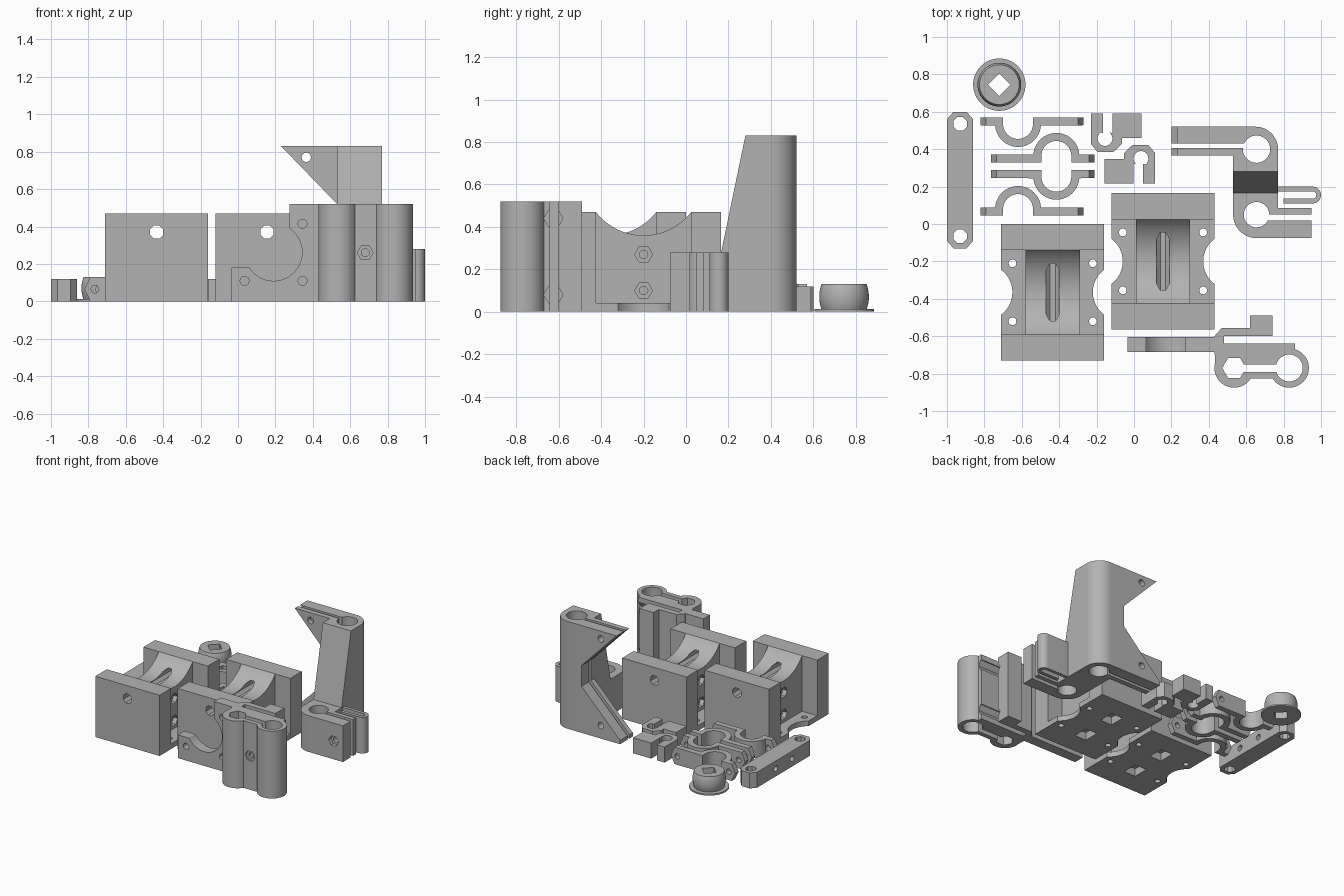
import bpy, bmesh, math
from mathutils import Vector

if "Cube" in bpy.data.objects:
    bpy.data.objects.remove(bpy.data.objects["Cube"])

grey = bpy.data.materials.new("plain grey plastic")
grey.diffuse_color = (0.45, 0.45, 0.45, 1)
grey.use_nodes = True
grey.node_tree.nodes["Principled BSDF"].inputs["Base Color"].default_value = grey.diffuse_color
PLACE = {'z': lambda u, v, w: (u, v, w),
         'y': lambda u, v, w: (u, w, v),
         'x': lambda u, v, w: (w, u, v)}


def rect(x0, y0, x1, y1):
    return [(x0, y0), (x1, y0), (x1, y1), (x0, y1)]


def arc(cx, cy, r, a0, a1, n=20):
    return [(cx + r * math.cos(math.radians(a0 + (a1 - a0) * i / n)),
             cy + r * math.sin(math.radians(a0 + (a1 - a0) * i / n))) for i in range(n + 1)]


def ngon(cx, cy, r, n=40, rot=0):
    return arc(cx, cy, r, rot, rot + 360, n)[:-1]


def solid(name, pts, lo, hi, axis='z'):
    """Extrude a 2D outline between lo and hi along an axis."""
    bm = bmesh.new()
    face = bm.faces.new([bm.verts.new(PLACE[axis](u, v, lo)) for u, v in pts])
    ext = bmesh.ops.extrude_face_region(bm, geom=[face])
    shift = Vector(PLACE[axis](0, 0, hi - lo))
    bmesh.ops.translate(bm, vec=shift, verts=[g for g in ext['geom'] if isinstance(g, bmesh.types.BMVert)])
    bmesh.ops.recalc_face_normals(bm, faces=bm.faces)
    me = bpy.data.meshes.new(name)
    bm.to_mesh(me)
    bm.free()
    me.materials.append(grey)
    ob = bpy.data.objects.new(name, me)
    bpy.context.collection.objects.link(ob)
    return ob


def boolean(ob, pts, lo, hi, axis, op):
    tool = solid("tool", pts, lo, hi, axis)
    mod = ob.modifiers.new("bool", 'BOOLEAN')
    mod.operation, mod.solver, mod.object = op, 'EXACT', tool
    dg = bpy.context.evaluated_depsgraph_get()
    me = bpy.data.meshes.new_from_object(ob.evaluated_get(dg))
    ob.modifiers.clear()
    ob.data = me
    bpy.data.objects.remove(tool)


def cut(ob, pts, lo, hi, axis='z'):
    boolean(ob, pts, lo, hi, axis, 'DIFFERENCE')


def add(ob, pts, lo, hi, axis='z'):
    boolean(ob, pts, lo, hi, axis, 'UNION')


# Two bearing blocks: thin floor, two walls, saddle between them
def bearing_block(name, cx, cy):
    H = 0.47
    ob = solid(name, rect(cx - .275, cy - .365, cx + .275, cy + .365), 0, .04)
    for s in (-1, 1):
        cut(ob, ngon(cx + s * .365, cy, .15), -.1, .1)
    for s in (-1, 1):
        y0, y1 = sorted((cy + s * .225, cy + s * .365))
        add(ob, rect(cx - .275, y0, cx + .275, y1), 0, H)
    saddle = [(cy - .23, 0), (cy + .23, 0), (cy + .23, H)] + arc(cy, .645, .285, -37.9, -142.1, 28) + [(cy - .23, H)]
    add(ob, saddle, cx - .145, cx + .145, 'x')
    cut(ob, ngon(cx, .37, .038, 8, 22.5), cy - .5, cy + .5, 'y')
    for z in (.1, .27):
        cut(ob, ngon(cy, z, .02, 16), cx - .2, cx + .2, 'x')
        for s in (-1, 1):
            a, b = sorted((cx + s * .11, cx + s * .16))
            cut(ob, ngon(cy, z, .042, 6), a, b, 'x')
    for sx in (-1, 1):
        for sy in (-1, 1):
            cut(ob, ngon(cx + sx * .215, cy + sy * .155, .021, 12), -.1, .1)
    for s in (-1, 1):      # pockets underneath
        cut(ob, rect(cx - .05, cy + s * .14 - .06, cx + .05, cy + s * .14 + .06), -.1, .06)


bearing_block("bearing_block_left", -.435, -.365)
bearing_block("bearing_block_right", .155, -.2)

# Flat bar with chamfered corners
bar = solid("end_bar", [(-.965, -.13), (-.895, -.13), (-.86, -.09), (-.86, .56), (-.895, .6),
                        (-.965, .6), (-1, .56), (-1, -.09)], 0, .12)
for y in (-.065, .535):
    cut(bar, ngon(-.93, y, .039, 8, 22.5), -.1, .2)
for y in (.13, .33):
    cut(bar, ngon(y, .06, .022, 16), -1.1, -.8, 'x')

# Bulged plug with flange and square hole
plug = solid("flanged_plug", ngon(-.72, .745, .14, 64), 0, .012)
layers = [.009 + i * .0121 for i in range(11)]
bm = bmesh.new()
rings = []
for z in layers:
    r = .117 - .011 * ((z - .07) / .06) ** 2
    rings.append([bm.verts.new((x, y, z)) for x, y in ngon(-.72, .745, r, 64)])
for a, b in zip(rings, rings[1:]):
    for i in range(64):
        bm.faces.new((a[i], a[(i + 1) % 64], b[(i + 1) % 64], b[i]))
bm.faces.new(rings[0])
bm.faces.new(rings[-1])
bmesh.ops.recalc_face_normals(bm, faces=bm.faces)
bulge = solid("plug_body", rect(0, 0, 1, 1), 0, 1)
bm.to_mesh(bulge.data)
bm.free()
for ob in (plug, bulge):
    cut(ob, ngon(-.72, .745, .06, 4), -.1, .3)


# Four bent clips with pointed ends
def clip(name, x0, x1, cx, cy, s):
    pts = [(x0, -.035), (cx - .08, -.035)] + arc(cx, 0, .08, 180, 0) + [(cx + .08, -.035), (x1, -.035), (x1, .007)]
    pts += [p for p in arc(cx, 0, .123, 4, 176)] + [(x0, .007)]
    ob = solid(name, [(u, cy + s * v) for u, v in pts], 0, .13)
    hexa = [(x0, .065), (x0 + .03, 0), (x1 - .03, 0), (x1, .065), (x1 - .03, .13), (x0 + .03, .13)]
    boolean(ob, hexa, cy - .3, cy + .3, 'y', 'INTERSECT')
    for x in (x0 + .055, x1 - .055):
        cut(ob, ngon(x, .065, .021, 12), cy - .1, cy + .1, 'y')


clip("clip_1", -.82, -.27, -.62, .535, -1)
clip("clip_2", -.765, -.21, -.415, .364, 1)
clip("clip_3", -.765, -.21, -.415, .253, -1)
clip("clip_4", -.82, -.27, -.62, .08, 1)

# Two small keyhole clamps, one turned half round
key = [(-.135, .1025), (-.07, .1025), (-.07, 0)] + arc(-.06, -.03, .04, 130, 410, 20) + \
      [(-.02, .0), (-.02, .1025), (.135, .1025), (.135, -.0275), (.03, -.0275), (.03, -.06), (-.015, -.1025),
       (-.1, -.1025), (-.135, -.06)]
for name, cx, cy, s in (("belt_clamp_1", -.095, .4875, 1), ("belt_clamp_2", -.0225, .32, -1)):
    solid(name, [(cx + s * u, cy + s * v) for u, v in key], 0, .12)

# Tall bracket: tower, forked side arm, low rod clamp and spring loop
tall = solid("tall_bracket", [(.53, .15), (.77, .15)] + arc(.65, .40, .12, 0, 90) + [(.53, .52)], 0, .83)
cut(tall, [(.1, .28), (.1655, .28), (.28, .83), (.28, .9), (.1, .9)], .4, .9, 'x')
add(tall, [(.2, 0), (.6, 0), (.6, .83), (.23, .83), (.53, .52), (.53, .36), (.2, .03)], .365, .52, 'y')
add(tall, [(.95, -.075), (.95, .085), (.77, .085), (.77, .25), (.53, .25)] + arc(.655, .05, .125, 180, 270), 0, .28)
add(tall, [(.75, .2)] + arc(.955, .155, .045, 90, -90) + [(.8, .11), (.8, .135)]
    + arc(.955, .155, .02, -90, 90, 10) + [(.75, .175)], 0, .28)
cut(tall, ngon(.655, .4, .073), -.1, 1)
cut(tall, rect(.1, .405, .64, .43), -.1, 1)
cut(tall, ngon(.655, .05, .068), -.1, .5)
cut(tall, rect(.66, .02, 1.05, .05), -.1, .27999 + .1)
for z in (.77, .1):
    cut(tall, ngon(.365, z, .025, 16), .3, .6, 'y')
cut(tall, ngon(.87, .14, .021, 16), -.1, .1, 'y')
cut(tall, ngon(.87, .14, .042, 6), -.1, -.045, 'y')

# Motor bracket: plate with round opening, rod clamp and belt arm
motor = solid("motor_bracket", [(-.035, 0), (.46, 0), (.46, .52), (.275, .52)]
              + arc(.19, .2625, .153, 56, -147, 40) + [(.06, .18), (-.035, .18)], -.685, -.605, 'y')
for x, z in ((.035, .11), (.345, .11), (.345, .415)):
    cut(motor, ngon(x, z, .024, 16), -.8, -.5, 'y')
H = .52
add(motor, [(.43, -.7), (.48, -.7), (.48, -.6), (.74, -.6), (.74, -.49), (.62, -.49), (.62, -.555),
            (.47, -.555), (.43, -.6)], 0, H)
add(motor, rect(.432, -.77, .86, -.64), 0, H)
add(motor, rect(.535, -.825, .83, -.7), 0, H)
for x in (.535, .83):
    add(motor, ngon(x, -.77, .105, 48), 0, H)
cut(motor, ngon(.83, -.77, .072), -.1, .7)
cut(motor, ngon(.535, -.77, .063, 6), -.1, .7)
cut(motor, rect(.54, -.79, .82, -.75), -.1, .7)
cut(motor, ngon(.68, .26, .021, 16), -1, -.62, 'y')
cut(motor, ngon(.68, .26, .042, 6), -1, -.81, 'y')
for z in (.08, .44):
    cut(motor, ngon(-.625, z, .045, 6), .5, 1, 'x')

# Smooth curved walls, keep edges sharp
for ob in bpy.context.collection.objects:
    ob.select_set(True)
    bpy.context.view_layer.objects.active = ob
bpy.ops.object.shade_smooth_by_angle(angle=math.radians(25))
